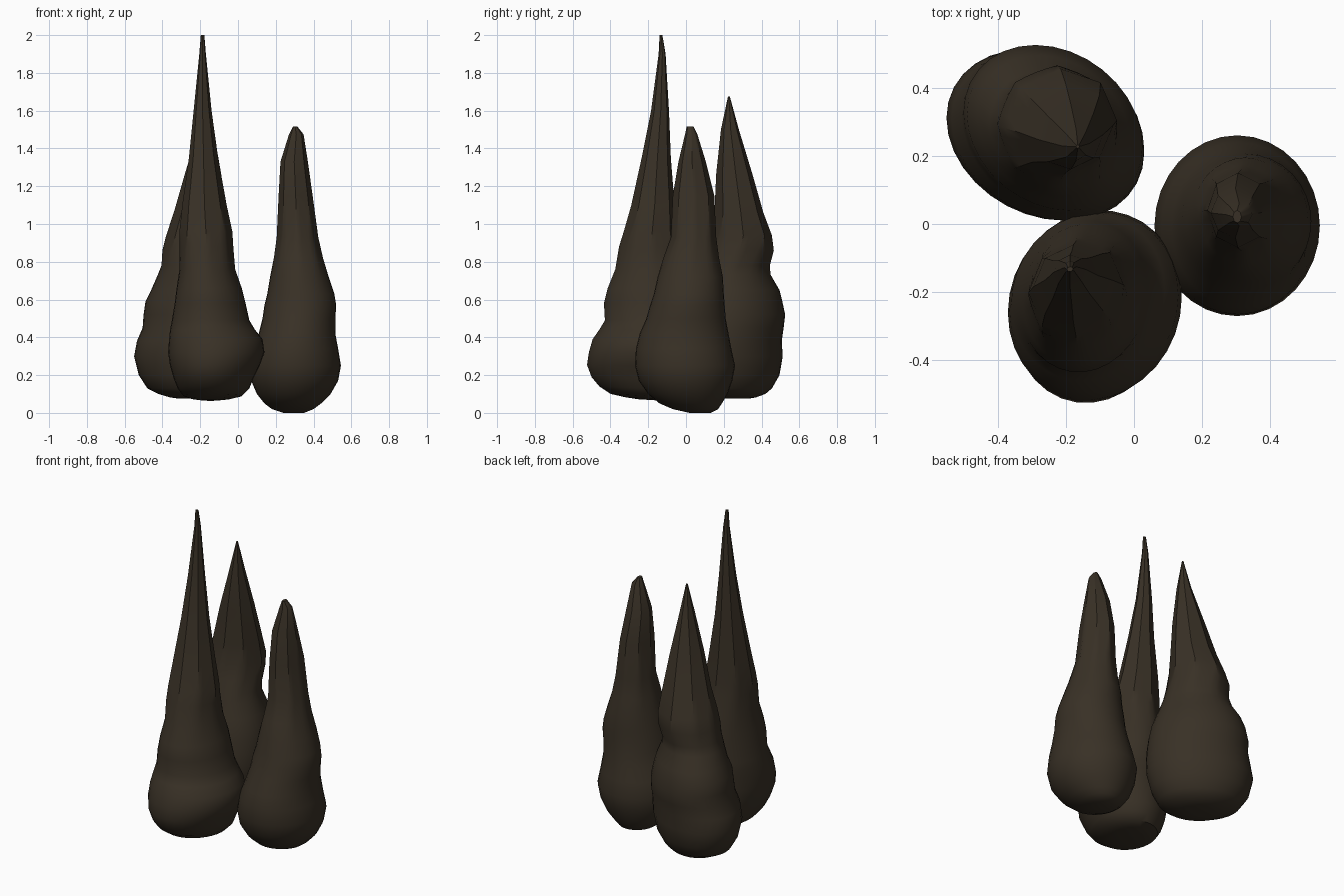
import bpy, bmesh, math

SEGS = 32

bark = bpy.data.materials.new("dark brown")
bark.diffuse_color = (0.040, 0.030, 0.019, 1)


def spire(name, rings, skew_low, skew_high, tilt=0):
    """Loft rings (z, xmin, xmax, ymin, ymax); round below, eight-sided above."""
    bm = bmesh.new()
    loops = []
    for z, x0, x1, y0, y1 in rings:
        facet = min(max((z - 0.7) / 0.25, 0), 1)
        skew = skew_low + (skew_high - skew_low) * facet
        lean = tilt * max(0, 1 - z / 0.3)
        loop = []
        for i in range(SEGS):
            t = 2 * math.pi * i / SEGS
            a = t % (math.pi / 4) - math.pi / 8
            k = 1 + facet * (math.cos(math.pi / 8) / math.cos(a) - 1)
            dy = (y1 - y0) / 2 * k * math.sin(t + skew)
            loop.append(bm.verts.new((
                (x0 + x1) / 2 + (x1 - x0) / 2 * k * math.cos(t),
                (y0 + y1) / 2 + dy, z + lean * dy)))
        loops.append(loop)
    for lo, hi in zip(loops, loops[1:]):
        for i in range(SEGS):
            j = (i + 1) % SEGS
            bm.faces.new((lo[i], lo[j], hi[j], hi[i]))
    bm.faces.new(loops[0][::-1])
    bm.faces.new(loops[-1])
    bmesh.ops.recalc_face_normals(bm, faces=bm.faces)
    me = bpy.data.meshes.new(name)
    bm.to_mesh(me)
    bm.free()
    me.materials.append(bark)
    ob = bpy.data.objects.new(name, me)
    bpy.context.collection.objects.link(ob)
    bpy.ops.object.select_all(action='DESELECT')
    ob.select_set(True)
    bpy.context.view_layer.objects.active = ob
    bpy.ops.object.shade_smooth_by_angle(angle=math.radians(38))


# Short spire on the right
spire("right_spire", [
    (0.00, 0.24, 0.35, 0.02, 0.13), (0.02, 0.18, 0.40, -0.07, 0.17),
    (0.05, 0.14, 0.44, -0.14, 0.19), (0.10, 0.10, 0.49, -0.20, 0.22),
    (0.17, 0.07, 0.53, -0.25, 0.245), (0.25, 0.06, 0.545, -0.27, 0.26),
    (0.34, 0.08, 0.53, -0.265, 0.24), (0.42, 0.11, 0.515, -0.245, 0.225),
    (0.50, 0.13, 0.515, -0.21, 0.21), (0.57, 0.14, 0.52, -0.19, 0.205),
    (0.63, 0.155, 0.51, -0.17, 0.20), (0.72, 0.17, 0.48, -0.15, 0.195),
    (0.82, 0.19, 0.45, -0.12, 0.175), (0.93, 0.205, 0.425, -0.08, 0.16),
    (1.15, 0.215, 0.395, -0.07, 0.15), (1.33, 0.225, 0.37, -0.04, 0.105),
    (1.475, 0.27, 0.347, -0.005, 0.06), (1.515, 0.29, 0.315, 0.003, 0.04),
], 0, 0)

# Tall spire at the front left
spire("front_spire", [
    (0.068, -0.20, -0.10, -0.25, -0.12), (0.075, -0.25, -0.04, -0.32, -0.07),
    (0.09, -0.29, 0.02, -0.40, -0.02),
    (0.13, -0.32, 0.06, -0.46, 0.01), (0.18, -0.34, 0.08, -0.50, 0.03),
    (0.25, -0.36, 0.115, -0.525, 0.04), (0.32, -0.37, 0.14, -0.515, 0.04),
    (0.39, -0.365, 0.13, -0.495, 0.035), (0.44, -0.36, 0.09, -0.46, 0.03),
    (0.49, -0.35, 0.06, -0.43, 0.02), (0.58, -0.335, 0.04, -0.435, 0.01),
    (0.66, -0.325, 0.02, -0.415, 0.0), (0.76, -0.31, -0.015, -0.375, -0.02),
    (0.88, -0.31, -0.025, -0.355, -0.04), (0.96, -0.31, -0.03, -0.33, -0.05),
    (1.10, -0.295, -0.06, -0.29, -0.06), (1.35, -0.26, -0.105, -0.235, -0.08),
    (1.60, -0.235, -0.14, -0.185, -0.09), (1.90, -0.205, -0.17, -0.145, -0.108),
    (2.00, -0.197, -0.178, -0.14, -0.125),
], 0.08, 0.08, -0.08)

# Wide spire at the back left
spire("back_spire", [
    (0.075, -0.31, -0.18, 0.20, 0.33), (0.082, -0.36, -0.14, 0.16, 0.37),
    (0.10, -0.42, -0.08, 0.10, 0.42),
    (0.13, -0.48, -0.04, 0.06, 0.455), (0.20, -0.525, 0.0, 0.03, 0.495),
    (0.30, -0.55, 0.025, 0.01, 0.512), (0.38, -0.535, 0.03, 0.01, 0.507),
    (0.45, -0.505, 0.03, 0.02, 0.517), (0.52, -0.50, 0.025, 0.03, 0.525),
    (0.59, -0.49, 0.01, 0.04, 0.51), (0.65, -0.46, -0.01, 0.06, 0.495),
    (0.73, -0.425, -0.04, 0.08, 0.45), (0.78, -0.405, -0.05, 0.09, 0.445),
    (0.86, -0.40, -0.05, 0.11, 0.465), (0.94, -0.38, -0.05, 0.13, 0.455),
    (1.06, -0.34, -0.06, 0.15, 0.41), (1.27, -0.28, -0.09, 0.16, 0.35),
    (1.50, -0.21, -0.13, 0.185, 0.28), (1.675, -0.17, -0.16, 0.222, 0.232),
], -0.2, 0.08)
